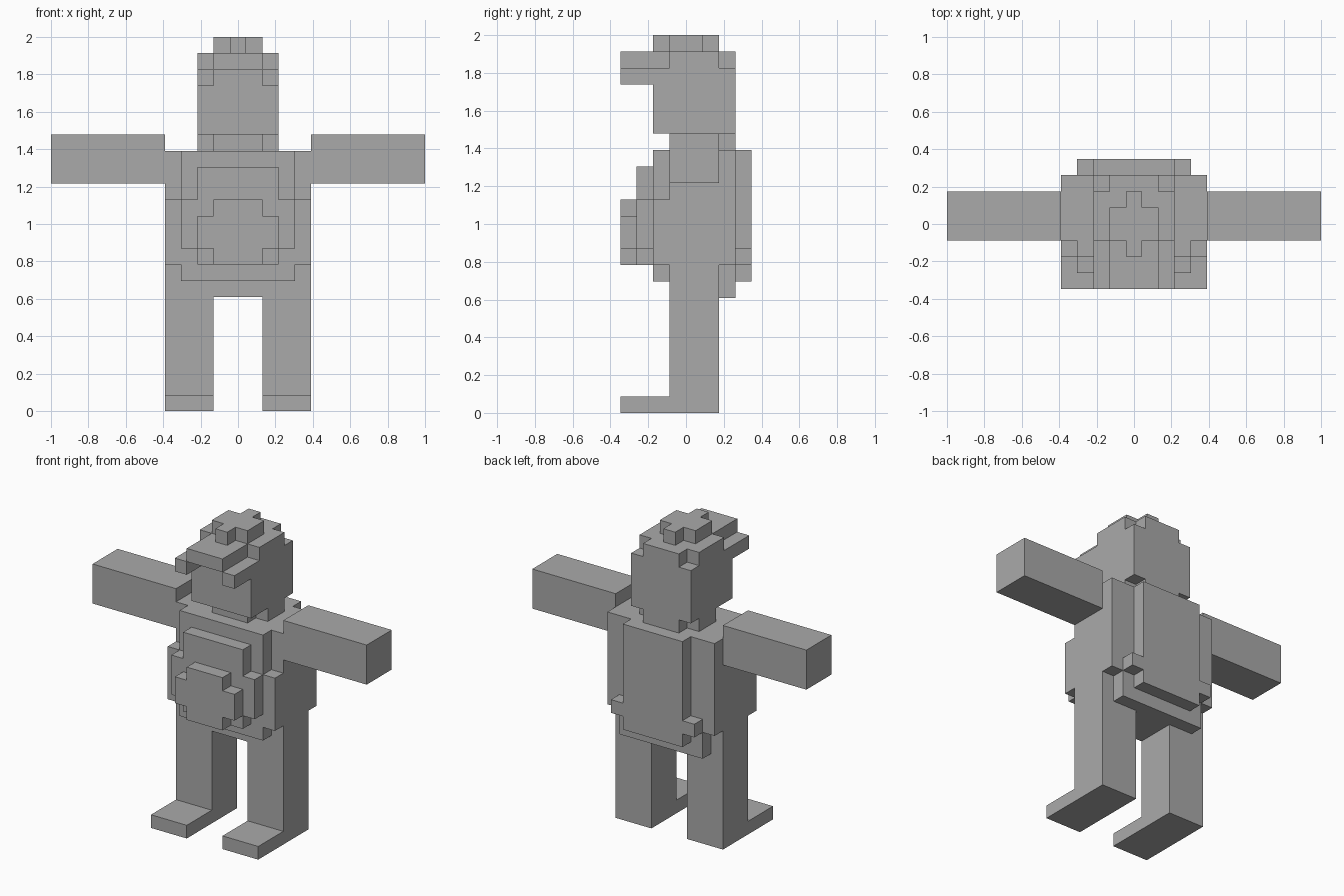
import bpy, bmesh
from math import radians

cube = bpy.data.objects.get("Cube")
if cube:
    bpy.data.objects.remove(cube)

UNIT = 2 / 23          # one building block

grey = bpy.data.materials.new("plain grey")
grey.use_nodes = True
COLOUR = (0.4, 0.4, 0.4, 1)
grey.diffuse_color = COLOUR
grey.node_tree.nodes["Principled BSDF"].inputs["Base Color"].default_value = COLOUR


def centred(half, y, z):
    """Box spanning -half..half in x."""
    return (-half, half), y, z


def blocks(name, *boxes):
    """Closed skin around the union of boxes, each given as x, y, z spans in blocks."""
    cells = set()
    for x, y, z in boxes:
        for i in range(int(x[1] - x[0])):
            for j in range(*y):
                for k in range(*z):
                    cells.add((x[0] + i, j, k))
    bm = bmesh.new()
    for cell in cells:
        for axis in range(3):
            for step in (0, 1):
                near = list(cell)
                near[axis] += 1 if step else -1
                if tuple(near) in cells:
                    continue
                u, v = (axis + 1) % 3, (axis + 2) % 3
                corners = []
                for a, b in ((0, 0), (1, 0), (1, 1), (0, 1)):
                    p = list(cell)
                    p[axis] += step
                    p[u] += a
                    p[v] += b
                    corners.append(bm.verts.new([c * UNIT for c in p]))
                bm.faces.new(corners if step else corners[::-1])
    bmesh.ops.remove_doubles(bm, verts=bm.verts, dist=UNIT / 100)
    bmesh.ops.dissolve_limit(bm, angle_limit=radians(1), verts=bm.verts, edges=bm.edges)
    mesh = bpy.data.meshes.new(name)
    bm.to_mesh(mesh)
    bm.free()
    mesh.materials.append(grey)
    obj = bpy.data.objects.new(name, mesh)
    bpy.context.collection.objects.link(obj)
    return obj


def pair(name, *boxes):
    """Left part and its mirror image on the right."""
    blocks("left_" + name, *boxes)
    blocks("right_" + name, *[((-x[1], -x[0]), y, z) for x, y, z in boxes])


# Limbs
pair("leg", ((1.5, 4.5), (-1, 2), (0, 7)))
pair("foot", ((1.5, 4.5), (-4, -1), (0, 1)))
pair("arm", ((4.5, 11.5), (-1, 2), (14, 17)))

# Torso, narrower low at the back
blocks("torso",
       centred(4.5, (-1, 2), (7, 16)),
       centred(4.5, (2, 3), (9, 16)),
       centred(3.5, (2, 3), (7, 9)))
blocks("back_plate",
       centred(2.5, (3, 4), (8, 16)),
       centred(3.5, (3, 4), (9, 10)))

# Stepped chest and belly layers
blocks("chest",
       centred(3.5, (-2, -1), (8, 16)),
       centred(4.5, (-2, -1), (9, 13)))
blocks("belly",
       centred(2.5, (-3, -2), (9, 15)),
       centred(3.5, (-3, -2), (10, 13)))
blocks("belly_front",
       centred(1.5, (-4, -3), (9, 13)),
       centred(2.5, (-4, -3), (10, 12)))

# Neck, head and cap
blocks("neck",
       centred(1.5, (-1, 3), (16, 17)),
       centred(2.5, (0, 2), (16, 17)))
blocks("head", centred(2.5, (-2, 3), (17, 21)))
blocks("cap",
       centred(2.5, (-1, 2), (21, 22)),
       centred(1.5, (-4, 3), (21, 22)))
pair("brim_side", ((1.5, 2.5), (-4, -2), (20, 21)))
blocks("cap_top",
       centred(1.5, (-1, 1), (22, 23)),
       centred(0.5, (-2, 2), (22, 23)))
